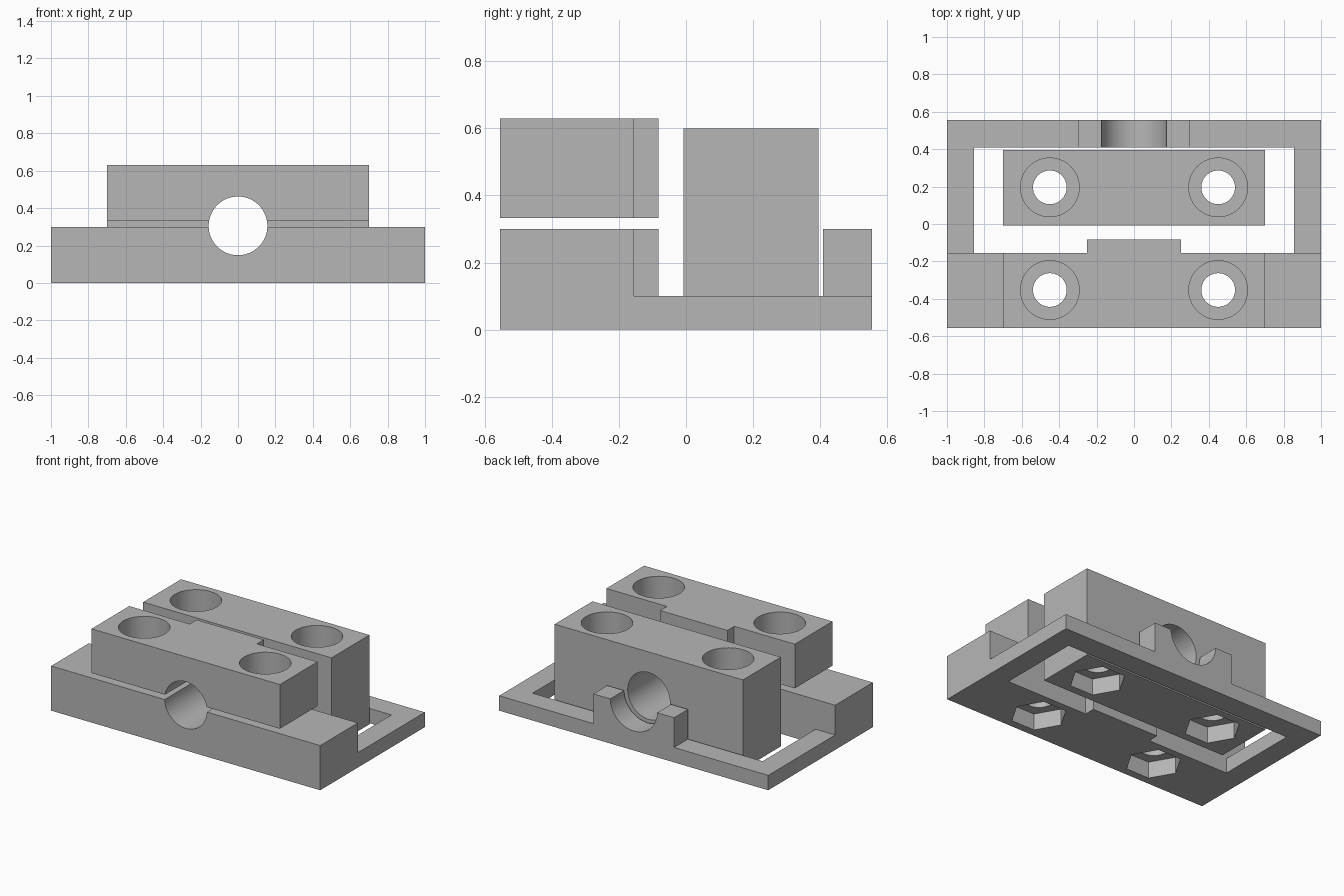
import bpy, bmesh, math
from mathutils import Matrix

cube = bpy.data.objects.get("Cube")
if cube:
    bpy.data.objects.remove(cube, do_unlink=True)

grey = bpy.data.materials.new("plain grey")
grey.use_nodes = True
colour = (0.47, 0.47, 0.47, 1)
grey.diffuse_color = colour
grey.node_tree.nodes["Principled BSDF"].inputs["Base Color"].default_value = colour


def make_object(name, bm):
    bmesh.ops.recalc_face_normals(bm, faces=bm.faces)
    mesh = bpy.data.meshes.new(name)
    bm.to_mesh(mesh)
    bm.free()
    mesh.materials.append(grey)
    obj = bpy.data.objects.new(name, mesh)
    bpy.context.collection.objects.link(obj)
    return obj


def prism(name, outline, low, high):
    """Extrude a plan outline between two heights."""
    bm = bmesh.new()
    face = bm.faces.new([bm.verts.new((x, y, low)) for x, y in outline])
    top = bmesh.ops.extrude_face_region(bm, geom=[face])["geom"]
    verts = [v for v in top if isinstance(v, bmesh.types.BMVert)]
    bmesh.ops.translate(bm, verts=verts, vec=(0, 0, high - low))
    return make_object(name, bm)


def rod(radius, start, end, centre, axis="z", sides=64):
    """Round or hexagonal cutter running along z or y."""
    bm = bmesh.new()
    bmesh.ops.create_cone(bm, cap_ends=True, segments=sides, radius1=radius,
                          radius2=radius, depth=end - start)
    mid = (start + end) / 2
    if axis == "y":
        place = Matrix.Translation((centre[0], mid, centre[1])) @ Matrix.Rotation(math.pi / 2, 4, "X")
    else:
        # hexagon corners point along x
        place = Matrix.Translation((centre[0], centre[1], mid)) @ Matrix.Rotation(math.pi / 2, 4, "Z")
    bm.transform(place)
    return make_object("cutter", bm)


def cut(obj, cutters):
    """Carve each cutter out of the part, then tidy the shading."""
    bpy.context.view_layer.objects.active = obj
    for cutter in cutters:
        mod = obj.modifiers.new("cut", "BOOLEAN")
        mod.operation = "DIFFERENCE"
        mod.solver = "EXACT"
        mod.object = cutter
        bpy.ops.object.modifier_apply(modifier=mod.name)
        bpy.data.objects.remove(cutter, do_unlink=True)
    bpy.ops.object.select_all(action="DESELECT")
    obj.select_set(True)
    bpy.ops.object.shade_smooth_by_angle(angle=math.radians(30))


def rectangle(x, y0, y1):
    return [(-x, y0), (x, y0), (x, y1), (-x, y1)]


# Shared sizes
FRONT, STEP, TAB_END, BACK, INNER = -0.555, -0.155, -0.082, 0.555, 0.408
BORE, BORE_Z = 0.157, 0.305
FRONT_BOLT, REAR_BOLT = -0.353, 0.196
tab = [(-0.25, STEP), (-0.25, TAB_END), (0.25, TAB_END), (0.25, STEP)]


def bolt_cutters(y, head_floor=None, nut_ceiling=None):
    """Pair of bolt holes with optional head recesses and nut pockets."""
    result = []
    for x in (-0.45, 0.45):
        result.append(rod(0.09, -0.2, 1, (x, y)))
        if head_floor is not None:
            result.append(rod(BORE, head_floor, 1, (x, y)))
        if nut_ceiling is not None:
            result.append(rod(0.172, -0.1, nut_ceiling, (x, y), sides=6))
    return result


# Base: solid body with a stepped-down frame, window and rear bearing stub
base = prism("base_frame", rectangle(1, FRONT, BACK), 0, 0.3)
step_down = prism("cutter", [(-2, STEP)] + tab + [
    (2, STEP), (2, 2), (0.3, 2), (0.3, INNER), (-0.3, INNER), (-0.3, 2), (-2, 2)], 0.1, 1)
window = prism("cutter", [(-0.855, STEP)] + tab + [
    (0.855, STEP), (0.855, INNER), (-0.855, INNER)], -1, 1)
cut(base, [step_down, window,
           rod(BORE, -1, 0.1, (0, BORE_Z), "y"),
           rod(0.175, 0.2, 1, (0, BORE_Z), "y")]
    + bolt_cutters(FRONT_BOLT, nut_ceiling=0.11))

# Upper front clamp with matching tab
clamp = prism("front_clamp", [(-0.7, FRONT), (-0.7, STEP)] + tab + [
    (0.7, STEP), (0.7, FRONT)], 0.333, 0.63)
cut(clamp, [rod(BORE, -1, 0.1, (0, BORE_Z), "y")]
    + bolt_cutters(FRONT_BOLT, head_floor=0.46))

# Free sliding block inside the window
slider = prism("sliding_block", rectangle(0.7, -0.007, 0.395), 0, 0.6)
cut(slider, [rod(BORE, -1, 1, (0, BORE_Z), "y")]
    + bolt_cutters(REAR_BOLT, head_floor=0.43, nut_ceiling=0.11))
